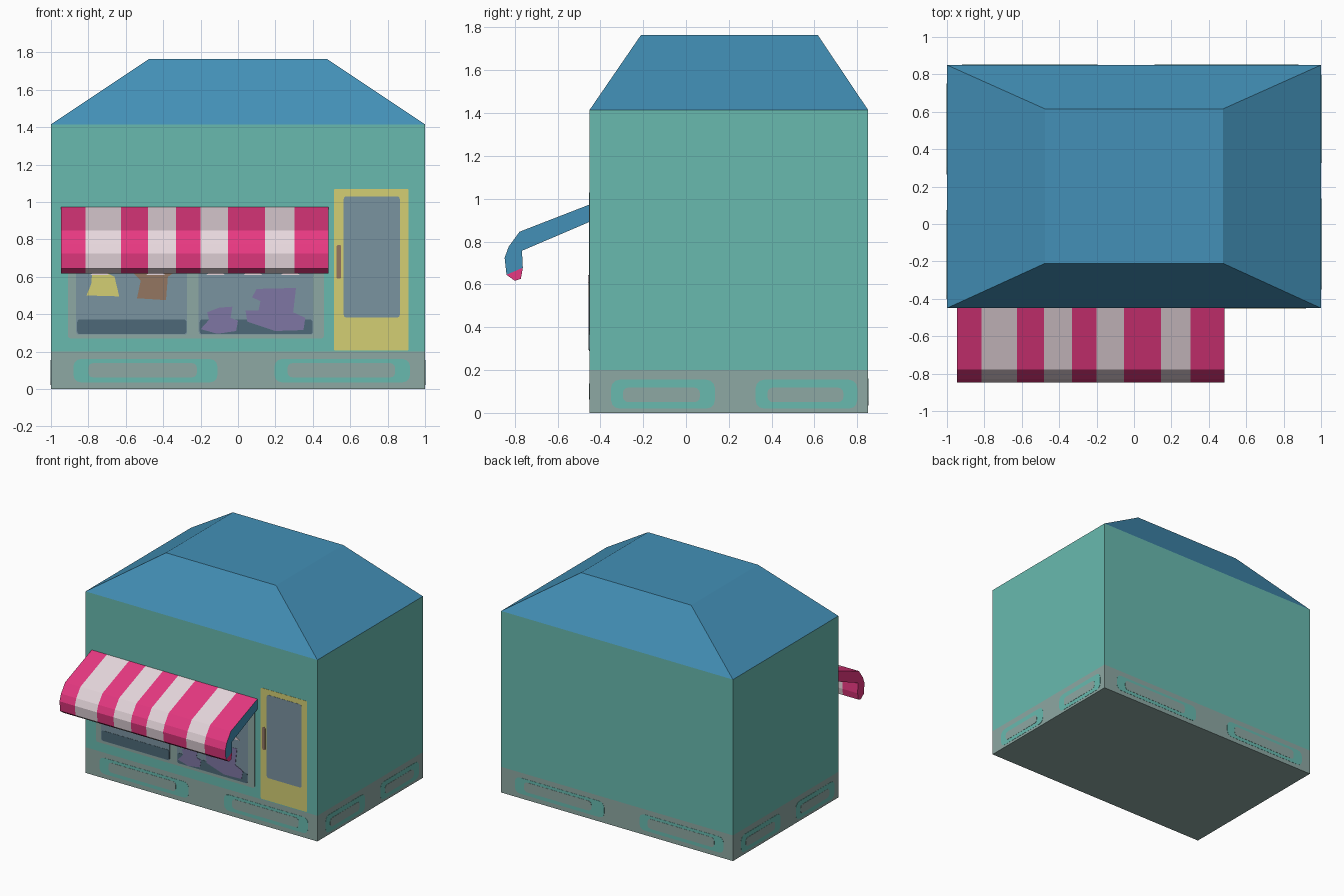
import bpy, bmesh, math

if "Cube" in bpy.data.objects:
    bpy.data.objects.remove(bpy.data.objects["Cube"])


def make_mat(name, r, g, b):
    lin = [((c / 255 + 0.055) / 1.055) ** 2.4 for c in (r, g, b)]
    m = bpy.data.materials.new(name)
    m.diffuse_color = (*lin, 1)
    m.use_nodes = True
    m.node_tree.nodes["Principled BSDF"].inputs["Base Color"].default_value = m.diffuse_color
    return m


TEAL = make_mat("teal_wall", 104, 186, 175)
BLUE = make_mat("roof_blue", 67, 144, 183)
GREY = make_mat("stone_grey", 141, 168, 163)
YELLOW = make_mat("door_yellow", 212, 207, 116)
GLASS = make_mat("glass_blue_grey", 122, 147, 160)
DARK = make_mat("dark_slate", 77, 105, 120)
PURPLE = make_mat("purple", 126, 118, 163)
BROWN = make_mat("brown", 147, 118, 97)
PINK = make_mat("awning_pink", 232, 57, 130)
WHITE = make_mat("awning_white", 232, 216, 222)

X, Y0, Y1 = 1.0, -0.45, 0.85
BASE, EAVE, TOP = 0.2, 1.415, 1.765


def finish(name, bm, mats):
    bmesh.ops.recalc_face_normals(bm, faces=bm.faces)
    me = bpy.data.meshes.new(name)
    bm.to_mesh(me)
    bm.free()
    for m in mats:
        me.materials.append(m)
    ob = bpy.data.objects.new(name, me)
    bpy.context.collection.objects.link(ob)
    return ob


def loft(name, rings, mats, bottom, top):
    """Stack rectangles (x0, x1, y0, y1, z); one material per band."""
    bm = bmesh.new()
    loops = [[bm.verts.new(p) for p in ((a, c, z), (b, c, z), (b, d, z), (a, d, z))]
             for a, b, c, d, z in rings]
    for k in range(len(loops) - 1):
        for i in range(4):
            j = (i + 1) % 4
            f = bm.faces.new((loops[k][i], loops[k][j], loops[k + 1][j], loops[k + 1][i]))
            f.material_index = k
    if bottom:
        bm.faces.new(loops[0][::-1])
    if top:
        bm.faces.new(loops[-1]).material_index = len(loops) - 2
    return finish(name, bm, mats)


# Walls with stone base, and hipped roof with a flat top
loft("walls", [(-X, X, Y0, Y1, z) for z in (0, BASE, EAVE)], [GREY, TEAL], True, False)
loft("roof", [(-X, X, Y0, Y1, EAVE), (-0.475, 0.475, -0.21, 0.615, TOP)], [BLUE], False, True)

# Wall coordinates (u, v, depth) to world for each side
SIDES = {
    "front": lambda u, v, d: (u, Y0 - d, v),
    "back": lambda u, v, d: (-u, Y1 + d, v),
    "right": lambda u, v, d: (X + d, u, v),
    "left": lambda u, v, d: (-X - d, Y0 + Y1 - u, v),
}


def plate(name, mat, pts, layer=1, side="front"):
    """Thin painted detail on a wall; higher layers sit in front."""
    bm = bmesh.new()
    to = SIDES[side]
    back = [bm.verts.new(to(u, v, 0)) for u, v in pts]
    front = [bm.verts.new(to(u, v, 0.0015 * layer)) for u, v in pts]
    n = len(pts)
    bm.faces.new(front)
    for i in range(n):
        j = (i + 1) % n
        bm.faces.new((back[i], back[j], front[j], front[i]))
    bm.faces.new(back[::-1])
    return finish(name, bm, [mat])


def rrect(u0, u1, v0, v1, r=0.015):
    pts = []
    for cu, cv, a0 in ((u1 - r, v1 - r, 0), (u0 + r, v1 - r, 90),
                       (u0 + r, v0 + r, 180), (u1 - r, v0 + r, 270)):
        for k in range(4):
            a = math.radians(a0 + 30 * k)
            pts.append((cu + r * math.cos(a), cv + r * math.sin(a)))
    return pts


# Rounded panels around the base
long_panels = [((-0.88, -0.11, 0.035, 0.16), (-0.8, -0.22, 0.062, 0.138)),
               ((0.195, 0.92, 0.035, 0.16), (0.265, 0.84, 0.062, 0.138))]
short_panels = [((-0.35, 0.135, 0.02, 0.155), (-0.295, 0.065, 0.05, 0.118)),
                ((0.325, 0.8, 0.02, 0.155), (0.38, 0.735, 0.05, 0.118))]
for side, panels in (("front", long_panels), ("back", long_panels),
                     ("right", short_panels), ("left", short_panels)):
    for i, (outer, inner) in enumerate(panels):
        plate(f"{side}_base_panel_{i}", TEAL, rrect(*outer, 0.04), 1, side)
        plate(f"{side}_base_panel_centre_{i}", GREY, rrect(*inner, 0.025), 2, side)

# Door
plate("door", YELLOW, rrect(0.512, 0.912, 0.205, 1.07, 0.01), 1)
plate("door_glass", GLASS, rrect(0.565, 0.865, 0.382, 1.03), 2)
plate("door_handle", BROWN, rrect(0.526, 0.552, 0.59, 0.77, 0.01), 2)

# Shop windows with sills
plate("window_frame", GREY, rrect(-0.91, 0.46, 0.27, 0.9), 1)
for i, (a, b) in enumerate(((-0.865, -0.272), (-0.21, 0.402))):
    plate(f"window_glass_{i}", GLASS, rrect(a, b, 0.29, 0.86), 2)
    plate(f"window_sill_{i}", DARK, rrect(a + 0.005, b - 0.003, 0.293, 0.372), 3)

# Goods on display
plate("yellow_item", YELLOW, [(-0.81, 0.5), (-0.635, 0.495), (-0.66, 0.6),
                              (-0.70, 0.62), (-0.78, 0.62), (-0.785, 0.56)], 4)
plate("brown_item", BROWN, [(-0.54, 0.485), (-0.385, 0.475), (-0.375, 0.6),
                            (-0.33, 0.63), (-0.57, 0.63), (-0.52, 0.58)], 4)
plate("small_purple_item", PURPLE, [(-0.2, 0.32), (-0.11, 0.295), (-0.01, 0.31), (0.0, 0.365),
                                    (-0.04, 0.38), (-0.03, 0.44), (-0.1, 0.435), (-0.165, 0.41),
                                    (-0.155, 0.37)], 4)
plate("large_purple_item", PURPLE, [(0.05, 0.36), (0.2, 0.31), (0.35, 0.315), (0.36, 0.38),
                                    (0.295, 0.41), (0.31, 0.54), (0.1, 0.535), (0.075, 0.49),
                                    (0.12, 0.47), (0.11, 0.42), (0.04, 0.42)], 4)
for i, u in enumerate((-0.74, -0.44, -0.12, 0.08, 0.28)):
    plate(f"pennant_{i}", WHITE, [(u - 0.05, 0.61), (u + 0.05, 0.61), (u, 0.645)], 5)

# Striped curved awning: closed side profile (y, z) swept across the stripe edges
profile = [(-0.45, 0.973), (-0.777, 0.846), (-0.828, 0.776), (-0.847, 0.724), (-0.838, 0.645),
           (-0.80, 0.617), (-0.771, 0.626), (-0.762, 0.678), (-0.766, 0.757), (-0.45, 0.892)]
stripes = [-0.947, -0.815, -0.625, -0.482, -0.332, -0.2, -0.053, 0.145, 0.303, 0.483]
bm = bmesh.new()
cols = [[bm.verts.new((x, y, z)) for y, z in profile] for x in stripes]
n = len(profile)
for k in range(len(cols) - 1):
    for i in range(n - 1):
        f = bm.faces.new((cols[k][i], cols[k][i + 1], cols[k + 1][i + 1], cols[k + 1][i]))
        f.material_index = k % 2
for col, body_mat in ((cols[0], 0), (cols[-1], 2)):
    bm.faces.new(col[:5] + col[7:]).material_index = body_mat
    bm.faces.new(col[4:8]).material_index = 0
finish("awning", bm, [PINK, WHITE, BLUE])
